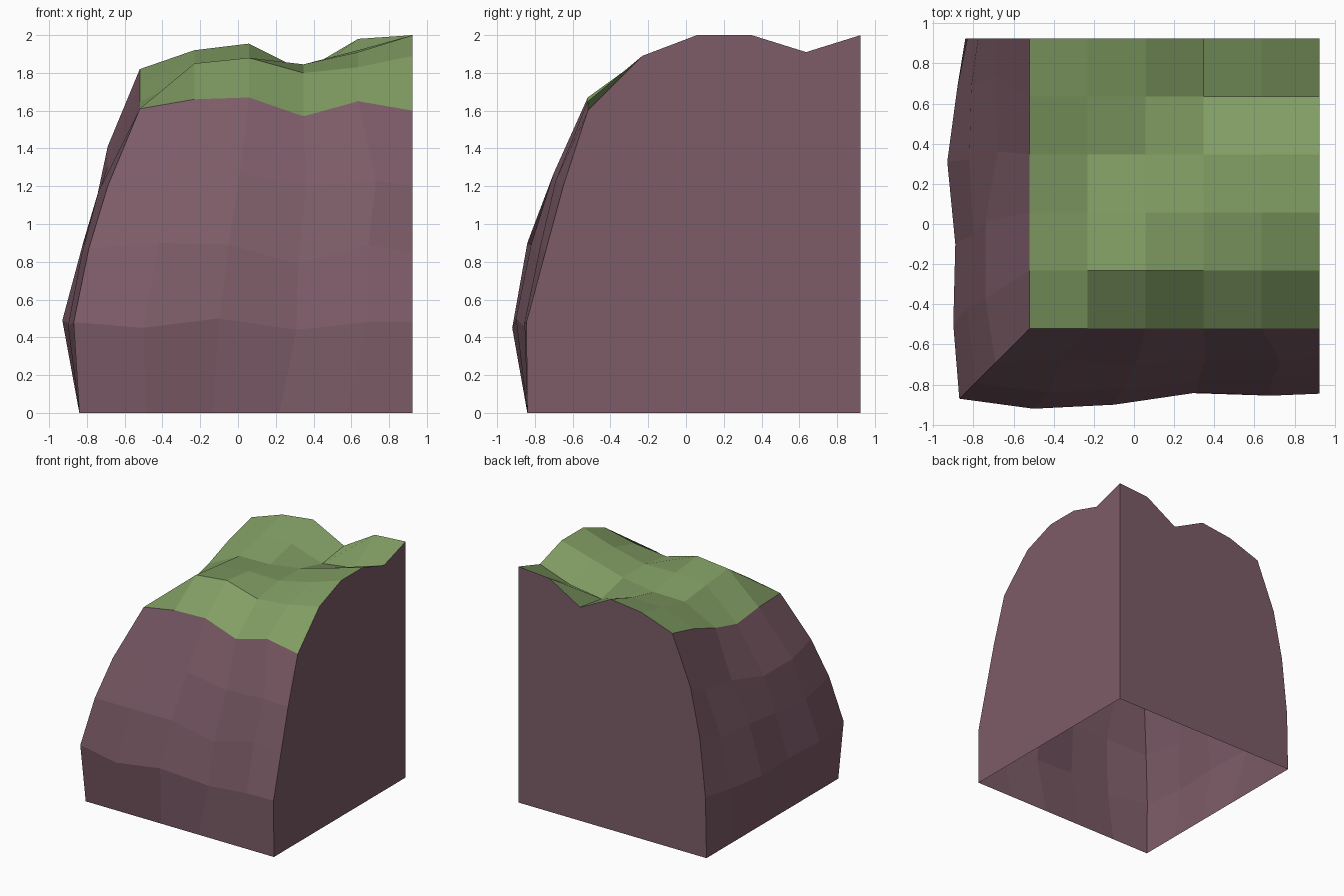
import bpy
from mathutils import Vector

if "Cube" in bpy.data.objects:
    bpy.data.objects.remove(bpy.data.objects["Cube"], do_unlink=True)

EDGE = 0.925       # flat cut planes on the right and the back
LIP = -0.52        # cliff lip on the front and the left
FOOT = -0.84       # cliff foot
COUNT = 6          # points along each side


def make_material(name, colour):
    mat = bpy.data.materials.new(name)
    mat.use_nodes = True
    rgba = (*colour, 1.0)
    mat.diffuse_color = rgba
    shader = next(n for n in mat.node_tree.nodes if n.type == "BSDF_PRINCIPLED")
    shader.inputs["Base Color"].default_value = rgba
    shader.inputs["Roughness"].default_value = 0.9
    return mat


def make_part(name, points, faces, mat):
    mesh = bpy.data.meshes.new(name)
    mesh.from_pydata(points, [], faces)
    mesh.materials.append(mat)
    mesh.update()
    part = bpy.data.objects.new(name, mesh)
    bpy.context.collection.objects.link(part)
    return part


def make_sheet(name, rows, mat):
    """Quad sheet through rows of points of equal length."""
    width = len(rows[0])
    faces = []
    for r in range(len(rows) - 1):
        for c in range(width - 1):
            a = r * width + c
            faces.append((a, a + 1, a + width + 1, a + width))
    return make_part(name, [p for row in rows for p in row], faces, mat)


def spread(start, end):
    return [start + (end - start) * i / (COUNT - 1) for i in range(COUNT)]


grass = make_material("grass green", (0.223, 0.342, 0.127))
rock = make_material("mauve rock", (0.205, 0.107, 0.138))

# Grassy top: heights by row, front row first, left to right
heights = [
    (1.61, 1.66, 1.67, 1.57, 1.65, 1.60),
    (1.60, 1.85, 1.88, 1.80, 1.83, 1.89),
    (1.57, 1.82, 1.85, 1.845, 1.91, 2.0),
    (1.645, 1.79, 1.795, 1.84, 1.92, 2.0),
    (1.75, 1.85, 1.86, 1.77, 1.81, 1.91),
    (1.82, 1.92, 1.955, 1.81, 1.98, 2.0),
]
steps = spread(LIP, EDGE)
top = [[Vector((x, y, z)) for x, z in zip(steps, row)]
       for y, row in zip(steps, heights)]
make_sheet("grass_top", top, grass)


# Cliff: each level runs from the back edge, round the corner, to the right edge
def cliff_level(along, outward, level_z):
    left = [(-outward[COUNT - 1 - i], along[i]) for i in range(COUNT - 1, 0, -1)]
    front = [(along[i], -outward[COUNT - 1 + i]) for i in range(1, COUNT)]
    corner = [(-outward[COUNT - 1], -outward[COUNT - 1])]
    return [Vector((x, y, z)) for (x, y), z in zip(left + corner + front, level_z)]


ring = 2 * COUNT - 1
foot = cliff_level(spread(FOOT, EDGE), [-FOOT] * ring, [0] * ring)
belly = cliff_level(
    (-0.87, -0.5, -0.1, 0.31, 0.68, EDGE),
    (0.83, 0.88, 0.93, 0.89, 0.9, 0.87, 0.92, 0.9, 0.84, 0.855, 0.845),
    (0.51, 0.5, 0.49, 0.47, 0.46, 0.48, 0.45, 0.5, 0.44, 0.48, 0.48))
middle = cliff_level(
    (-0.8, -0.42, -0.05, 0.32, 0.69, EDGE),
    (0.777, 0.81, 0.82, 0.8, 0.83, 0.79, 0.84, 0.82, 0.78, 0.77, 0.745),
    (1.0, 0.93, 0.9, 0.85, 0.83, 0.87, 0.9, 0.89, 0.79, 0.89, 0.85))
shoulder = cliff_level(
    (-0.69, -0.37, 0.01, 0.36, 0.73, EDGE),
    (0.69, 0.69, 0.68, 0.74, 0.74, 0.69, 0.68, 0.7, 0.67, 0.69, 0.65),
    (1.41, 1.31, 1.25, 1.17, 1.17, 1.2, 1.23, 1.27, 1.2, 1.23, 1.2))
lip = [row[0] for row in reversed(top)] + top[0][1:]
levels = [foot, belly, middle, shoulder, lip]
make_sheet("cliff", levels, rock)

# Flat cut walls, each one polygon under the grass edge
base = Vector((EDGE, EDGE, 0))
right_wall = [base] + [row[-1] for row in reversed(top)]
right_wall += [level[-1] for level in reversed(levels[:-1])]
make_part("right_wall", right_wall, [range(len(right_wall))], rock)

back_wall = [base] + [level[0] for level in levels] + top[-1][1:]
back_wall[1:2] = [Vector((FOOT, EDGE, 0))]
make_part("back_wall", back_wall, [range(len(back_wall))], rock)
